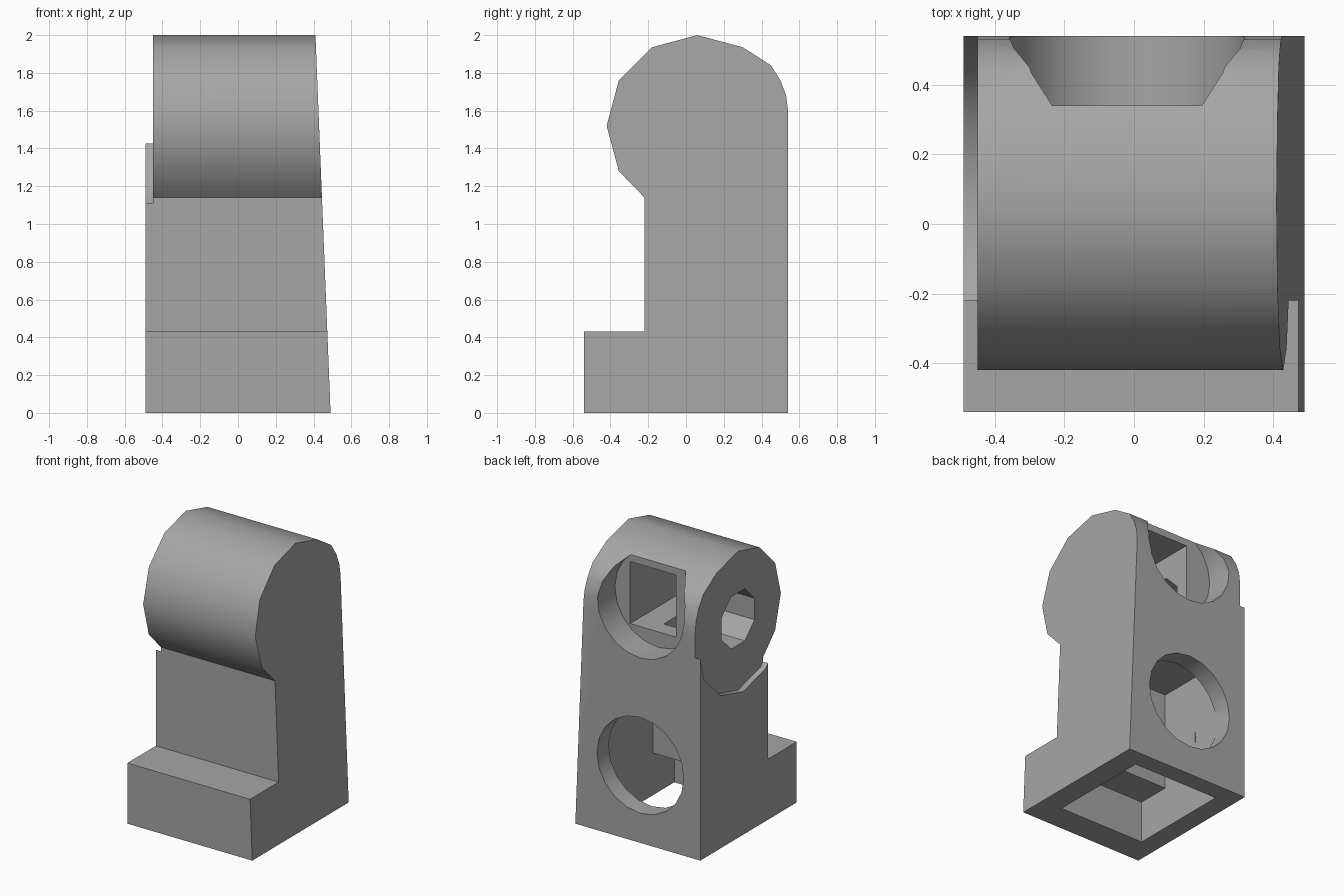
import bpy
import bmesh
from math import cos, sin, radians

cube = bpy.data.objects.get("Cube")
if cube:
    bpy.data.objects.remove(cube, do_unlink=True)

HIP_Y, HIP_Z, HIP_R = 0.06, 1.52, 0.48

grey = bpy.data.materials.new("mid_grey")
grey.use_nodes = True
grey.diffuse_color = (0.38, 0.38, 0.38, 1)
grey.node_tree.nodes["Principled BSDF"].inputs["Base Color"].default_value = grey.diffuse_color


def arc(cy, cz, r, start, end, step):
    """Points (y, z) along an arc, angles in degrees."""
    count = round(abs(end - start) / step)
    angles = [radians(start + (end - start) * i / count) for i in range(count + 1)]
    return [(cy + r * cos(a), cz + r * sin(a)) for a in angles]


def prism(name, outline, low, high, axis="X"):
    """Extrude a 2D outline along x (outline is y, z) or y (outline is x, z)."""
    bm = bmesh.new()
    if axis == "X":
        verts = [bm.verts.new((low, a, b)) for a, b in outline]
        move = (high - low, 0, 0)
    else:
        verts = [bm.verts.new((a, low, b)) for a, b in outline]
        move = (0, high - low, 0)
    face = bm.faces.new(verts)
    result = bmesh.ops.extrude_face_region(bm, geom=[face])
    moved = [g for g in result["geom"] if isinstance(g, bmesh.types.BMVert)]
    bmesh.ops.translate(bm, verts=moved, vec=move)
    bmesh.ops.recalc_face_normals(bm, faces=bm.faces)
    mesh = bpy.data.meshes.new(name)
    bm.to_mesh(mesh)
    bm.free()
    mesh.materials.append(grey)
    obj = bpy.data.objects.new(name, mesh)
    bpy.context.collection.objects.link(obj)
    return obj


def box(name, x0, x1, y0, y1, z0, z1):
    return prism(name, [(y0, z0), (y1, z0), (y1, z1), (y0, z1)], x0, x1)


# Leg body: foot, shin and rounded hip in one profile
profile = [(-0.54, 0), (0.54, 0), (0.54, 1.6), (0.53, 1.68), (0.5, 1.76), (0.45, 1.84)]
profile += arc(HIP_Y, HIP_Z, HIP_R, 60, 210, 30)
profile += [(-0.22, 1.14), (-0.22, 0.43), (-0.54, 0.43)]
leg = prism("leg", profile, -0.49, 0.49)

# Outer side leans inwards towards the top
for v in leg.data.vertices:
    if v.co.x > 0:
        v.co.x -= 0.04 * v.co.z

# Hip side recess, leaving a thin lip below
recess = arc(HIP_Y, HIP_Z, 0.505, 180, 360, 30) + [(0.565, 2.2), (-0.445, 2.2)]
cutters = [prism("hip_recess", recess, -0.7, -0.45)]

# Hollow underside: low over the foot, tall inside the shin
cutters.append(prism("inner_hollow", [
    (-0.34, -0.2), (0.41, -0.2), (0.41, 1.0), (-0.1, 1.0), (-0.1, 0.3), (-0.34, 0.3)],
    -0.35, 0.33))

# Round sockets in the back
for name, z, depth in (("lower_socket", 0.55, 0.2), ("upper_socket", 1.65, 0.34)):
    cutters.append(prism(name, arc(-0.02, z, 0.34, 0, 360, 18)[:-1], depth, 0.8, "Y"))

# Square pocket behind the upper socket and the hip pin hole
cutters.append(box("hip_pocket", -0.16, 0.2, -0.2, 0.4, 1.42, 1.86))
cutters.append(prism("pin_hole", arc(HIP_Y, HIP_Z, 0.2, 22.5, 382.5, 45)[:-1], -0.7, 0.02))

bpy.ops.object.select_all(action="DESELECT")
bpy.context.view_layer.objects.active = leg
leg.select_set(True)
for cutter in cutters:
    cutter.hide_render = True
    mod = leg.modifiers.new(cutter.name, "BOOLEAN")
    mod.operation = "DIFFERENCE"
    mod.solver = "EXACT"
    mod.object = cutter
    bpy.ops.object.modifier_apply(modifier=mod.name)
    bpy.data.objects.remove(cutter, do_unlink=True)

bpy.ops.object.shade_smooth_by_angle(angle=radians(35))
